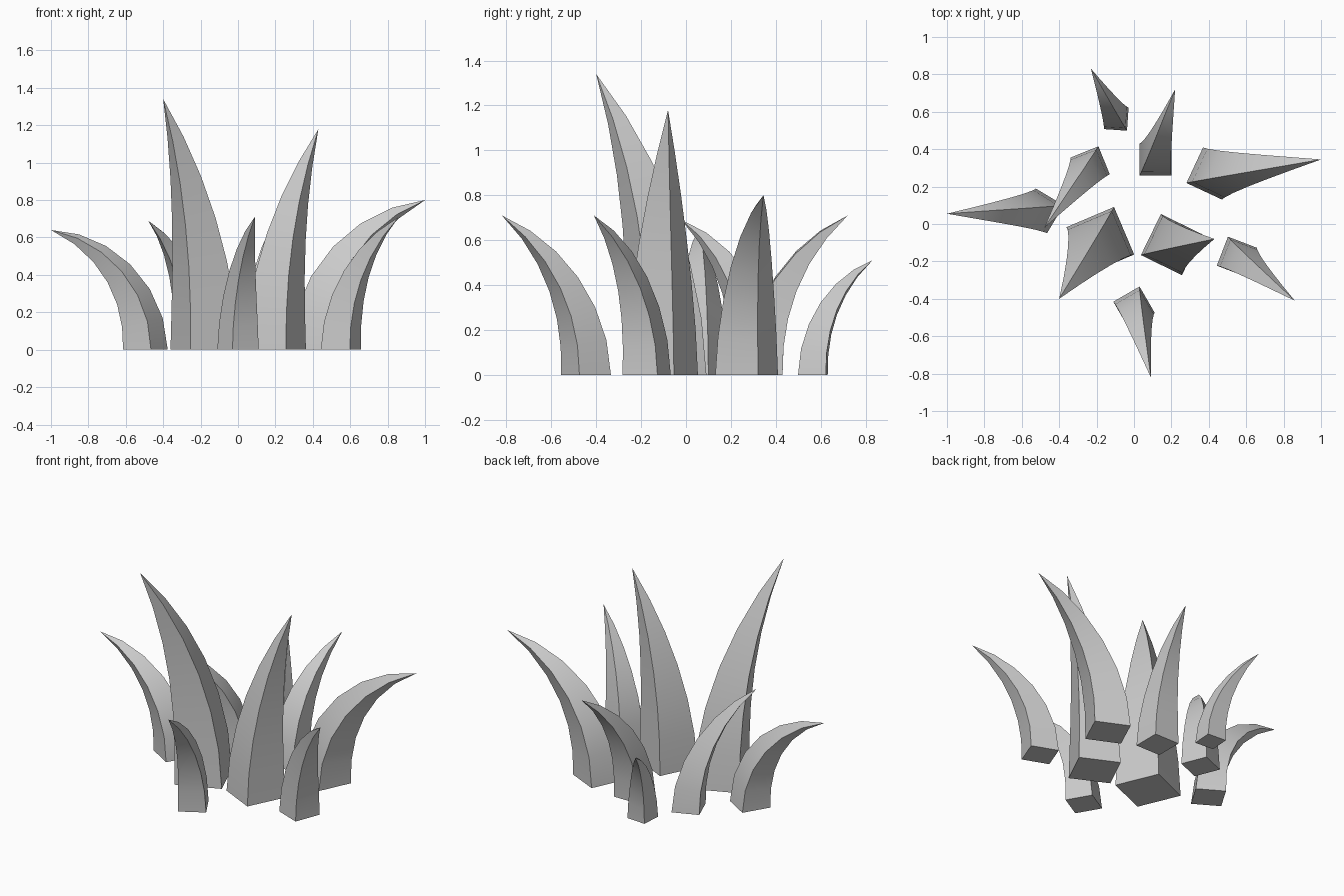
import bpy, bmesh
from math import atan, hypot, radians, sin, cos, pi
from mathutils import Vector, Matrix

cube = bpy.data.objects.get("Cube")
if cube:
    bpy.data.objects.remove(cube, do_unlink=True)

grey = bpy.data.materials.new("light_grey")
grey.use_nodes = True
grey.diffuse_color = (0.6, 0.6, 0.6, 1)
grey.node_tree.nodes["Principled BSDF"].inputs["Base Color"].default_value = (0.6, 0.6, 0.6, 1)

SEGMENTS = 6
TAPER = 1.5


def blade(name, base, half, turn, tip):
    """Square blade that tapers to a point while bending along an arc."""
    base = Vector((*base, 0))
    tip = Vector(tip)
    lean = Vector((tip.x - base.x, tip.y - base.y, 0))
    reach = lean.length
    lean.normalize()
    bend = 2 * atan(reach / tip.z)
    radius = tip.z / sin(bend)
    axis = Vector((-lean.y, lean.x, 0))

    bm = bmesh.new()
    rings = []
    for i in range(SEGMENTS):
        t = i / SEGMENTS
        a = bend * t
        centre = base + lean * radius * (1 - cos(a)) + Vector((0, 0, radius * sin(a)))
        tilt = Matrix.Rotation(a, 3, axis)
        r = half * 2 ** 0.5 * (1 - t ** TAPER)
        ring = []
        for k in range(4):
            c = radians(turn) + pi / 4 + k * pi / 2
            ring.append(bm.verts.new(centre + tilt @ Vector((r * cos(c), r * sin(c), 0))))
        rings.append(ring)
    point = bm.verts.new(tip)

    # Base cap, sides and pointed end
    bm.faces.new(rings[0][::-1])
    for k in range(4):
        n = (k + 1) % 4
        for low, high in zip(rings, rings[1:]):
            bm.faces.new((low[k], low[n], high[n], high[k]))
        bm.faces.new((rings[-1][k], rings[-1][n], point))

    mesh = bpy.data.meshes.new(name)
    bm.to_mesh(mesh)
    bm.free()
    mesh.materials.append(grey)
    obj = bpy.data.objects.new(name, mesh)
    bpy.context.collection.objects.link(obj)
    bpy.ops.object.select_all(action="DESELECT")
    obj.select_set(True)
    bpy.context.view_layer.objects.active = obj
    bpy.ops.object.shade_smooth_by_angle(angle=radians(35))


# Tall central blades
blade("tall_right_blade", (-0.18, -0.09), 0.138, 23, (-0.40, -0.40, 1.34))
blade("tall_left_blade", (0.20, -0.11), 0.122, -26, (0.43, -0.08, 1.18))

# Outer blades, arching away from the centre
blade("right_blade", (-0.495, 0.07), 0.087, -31, (-1.00, 0.055, 0.64))
blade("back_right_blade", (-0.235, 0.31), 0.081, 22, (-0.48, -0.02, 0.69))
blade("left_blade", (0.42, 0.27), 0.105, -25, (1.00, 0.345, 0.80))
blade("back_left_blade", (0.115, 0.345), 0.085, 0, (0.22, 0.72, 0.71))
blade("small_back_blade", (-0.095, 0.565), 0.062, -4, (-0.23, 0.83, 0.51))
blade("front_left_blade", (0.55, -0.175), 0.083, -21, (0.86, -0.41, 0.71))
blade("front_blade", (0.0, -0.445), 0.081, 30, (0.09, -0.82, 0.71))
